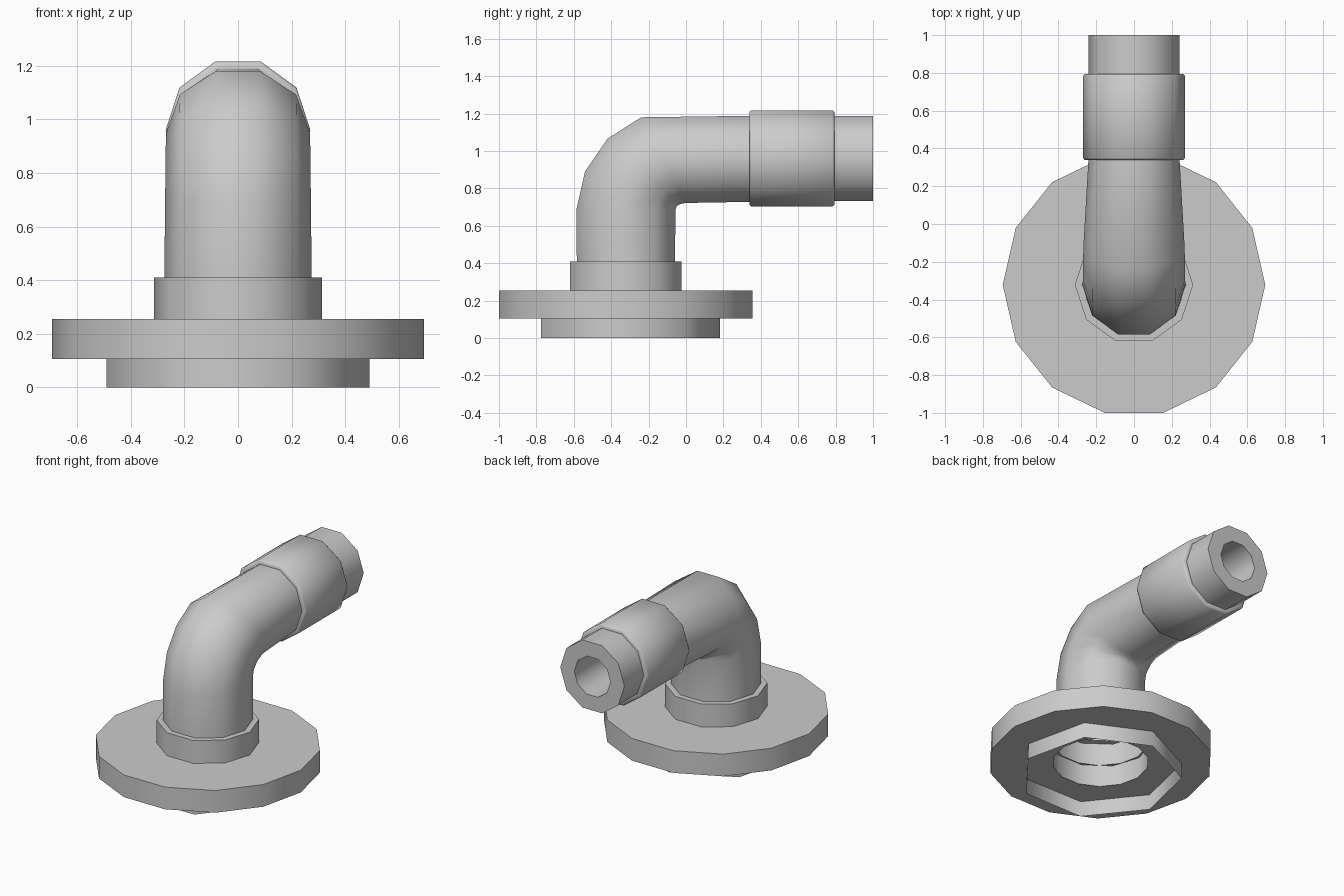
import bpy, math
from mathutils import Vector

if "Cube" in bpy.data.objects:
    bpy.data.objects.remove(bpy.data.objects["Cube"])

CY, CZ = -0.322, 0.96      # flange axis (y) and spout axis (z)
S72 = math.sin(math.radians(72))


def ring(center, rx, v, n, start=0.0):
    """Polygon spanned by the x axis (radius rx) and vector v."""
    pts = []
    for k in range(n):
        a = start + 2 * math.pi * k / n
        pts.append(Vector(center) + Vector((rx * math.cos(a), 0, 0)) + Vector(v) * math.sin(a))
    return pts


def loft(name, rings, cap_end=False):
    """Skin a series of rings, smooth with sharp edges kept."""
    n = len(rings[0])
    verts = [p for r in rings for p in r]
    faces = []
    for j in range(len(rings) - 1):
        for i in range(n):
            k = (i + 1) % n
            faces.append((j * n + i, j * n + k, (j + 1) * n + k, (j + 1) * n + i))
    if cap_end:
        faces.append([len(verts) - n + i for i in range(n)])
    me = bpy.data.meshes.new(name)
    me.from_pydata(verts, [], faces)
    me.update()
    ob = bpy.data.objects.new(name, me)
    bpy.context.collection.objects.link(ob)
    bpy.ops.object.select_all(action='DESELECT')
    ob.select_set(True)
    bpy.context.view_layer.objects.active = ob
    bpy.ops.object.shade_smooth_by_angle(angle=math.radians(55))
    return ob


def upright(name, profile, n, start=0.0):
    """Vertical lathe from (radius, z) pairs."""
    return loft(name, [ring((0, CY, z), r, (0, r, 0), n, start) for r, z in profile])


def along_y(name, profile, cap_end=False):
    """Horizontal lathe from (radius, y) pairs."""
    return loft(name, [ring((0, y, CZ), r, (0, 0, -r), 10) for r, y in profile], cap_end)


# Base: open seven-sided skirt, round flange with a hole, collar
upright("base_skirt", [(0.5025, 0), (0.5025, 0.105)], 7, math.pi / 2)
upright("flange", [(0.298, 0.105), (0.695, 0.105), (0.695, 0.255), (0.298, 0.255)], 14)
upright("collar", [(0.313, 0.105), (0.313, 0.41), (0.27, 0.41)], 10)

# Elbow pipe: x radius, outer (y, z), inner (y, z) of each section
sections = [
    (0.275, (-0.584, 0.41), (-0.06, 0.41)),
    (0.272, (-0.585, 0.69), (-0.055, 0.69)),
    (0.271, (-0.54, 0.89), (-0.05, 0.705)),
    (0.270, (-0.42, 1.065), (-0.03, 0.717)),
    (0.268, (-0.24, 1.18), (0.0, 0.722)),
    (0.241, (0.345, 1.188), (0.345, 0.728)),
]
rings = []
for rx, o, i in sections:
    o, i = Vector((0, *o)), Vector((0, *i))
    rings.append(ring((o + i) / 2, rx, (i - o) / 2 / S72, 10))
loft("elbow_pipe", rings)

# Sleeve with small bevels, then the hollow spout tip
along_y("sleeve", [(0.24, 0.34), (0.262, 0.34), (0.27, 0.35), (0.27, 0.783),
                   (0.262, 0.793), (0.24, 0.793)])
along_y("spout_tip", [(0.24, 0.785), (0.24, 1.0), (0.135, 1.0), (0.135, 0.55)], True)
